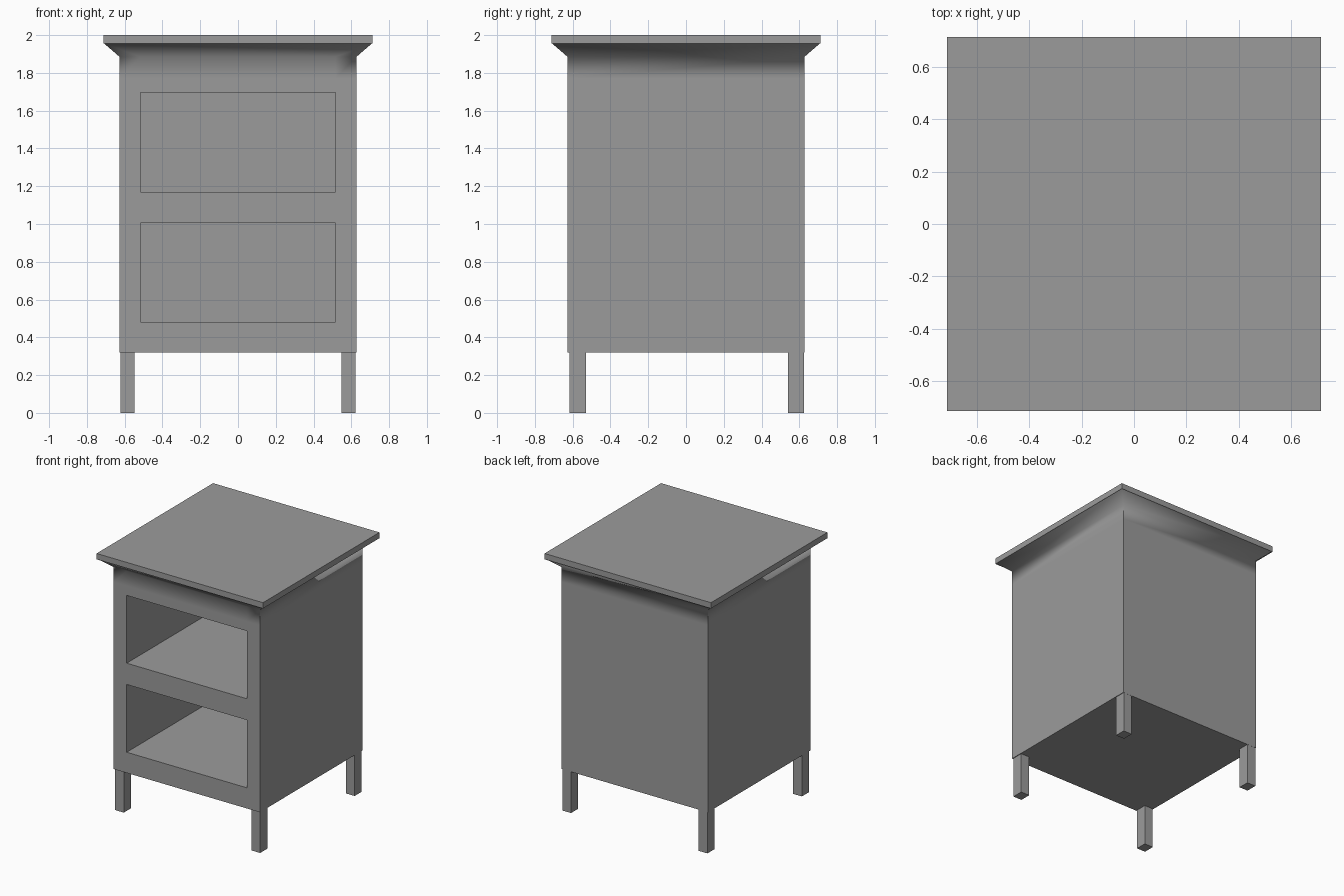
import bpy, bmesh, math
from mathutils import Vector

if "Cube" in bpy.data.objects:
    bpy.data.objects.remove(bpy.data.objects["Cube"])

grey = bpy.data.materials.new("plain_grey")
grey.use_nodes = True
colour = (0.33, 0.33, 0.33, 1)
grey.diffuse_color = colour
grey.node_tree.nodes["Principled BSDF"].inputs["Base Color"].default_value = colour


def add_object(name, bm):
    bmesh.ops.recalc_face_normals(bm, faces=bm.faces)
    mesh = bpy.data.meshes.new(name)
    bm.to_mesh(mesh)
    bm.free()
    mesh.materials.append(grey)
    obj = bpy.data.objects.new(name, mesh)
    bpy.context.collection.objects.link(obj)
    return obj


def box(name, low, high):
    low, high = Vector(low), Vector(high)
    bm = bmesh.new()
    bmesh.ops.create_cube(bm, size=1)
    for v in bm.verts:
        v.co = (low + high) / 2 + v.co * (high - low)
    return add_object(name, bm)


# Cabinet body: square rings flaring out under the top
BODY = 0.627
TOP = 0.713
bm = bmesh.new()
rings = []
for half, z in ((BODY, 0.32), (BODY, 1.77), (BODY, 1.885), (0.708, 1.955)):
    rings.append([bm.verts.new((sx * half, sy * half, z))
                  for sx, sy in ((-1, -1), (1, -1), (1, 1), (-1, 1))])
for a, b in zip(rings, rings[1:]):
    for i in range(4):
        j = (i + 1) % 4
        bm.faces.new((a[i], a[j], b[j], b[i]))
bm.faces.new(rings[0][::-1])
bm.faces.new(rings[-1])

# Two open compartments cut into the front
HALF_W = 0.515
openings = ((0.48, 1.005), (1.17, 1.695))
cuts = [((x, 0, 0), (1, 0, 0)) for x in (-HALF_W, HALF_W)]
cuts += [((0, 0, z), (0, 0, 1)) for pair in openings for z in pair]
bm.normal_update()
for point, normal in cuts:
    front = [f for f in bm.faces if f.normal.y < -0.99]
    geom = front + list({e for f in front for e in f.edges}) \
        + list({v for f in front for v in f.verts})
    bmesh.ops.bisect_plane(bm, geom=geom, plane_co=point, plane_no=normal)
    bm.normal_update()

for low, high in openings:
    panel = []
    for f in bm.faces:
        c = f.calc_center_median()
        if f.normal.y < -0.99 and abs(c.x) < HALF_W and low < c.z < high:
            panel.append(f)
    result = bmesh.ops.extrude_face_region(bm, geom=panel)
    moved = [g for g in result["geom"] if isinstance(g, bmesh.types.BMVert)]
    bmesh.ops.translate(bm, verts=moved, vec=(0, 2 * BODY - 0.1, 0))
    old = [f for f in panel if f.is_valid]
    if old:
        bmesh.ops.delete(bm, geom=old, context="FACES")
    bm.normal_update()
body = add_object("cabinet_body", bm)
bpy.ops.object.select_all(action="DESELECT")
body.select_set(True)
bpy.context.view_layer.objects.active = body
bpy.ops.object.shade_smooth_by_angle(angle=math.radians(60))

# Table top
box("table_top", (-TOP, -TOP, 1.955), (TOP, TOP, 2.0))

# Four square legs
for side, x in (("right", -0.622), ("left", 0.547)):
    for end, y in (("front", -0.617), ("back", 0.539)):
        box(f"{end}_{side}_leg", (x, y, 0), (x + 0.075, y + 0.087, 0.32))
